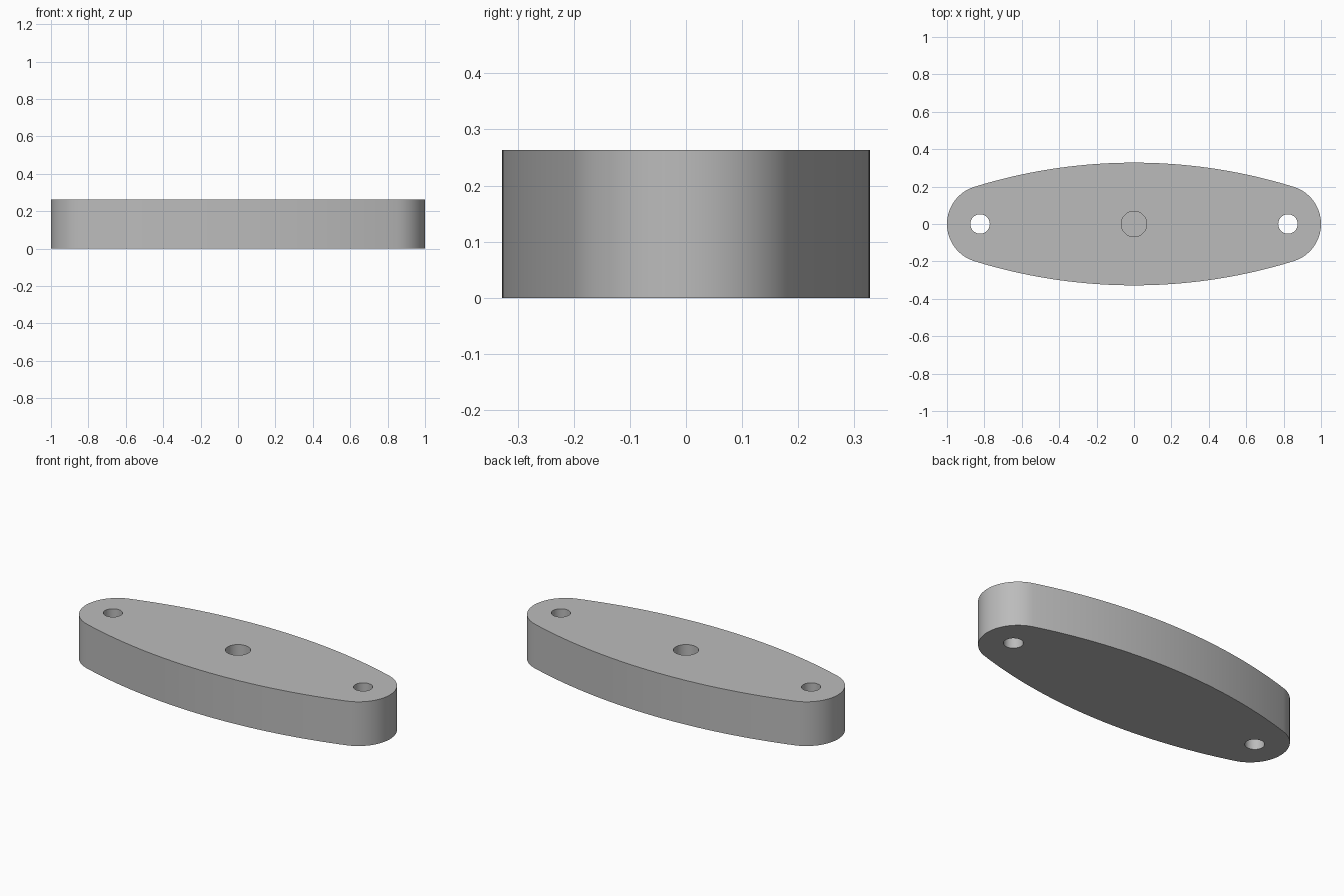
import bpy
import bmesh
from math import asin, cos, sin, pi, radians

default_cube = bpy.data.objects.get("Cube")
if default_cube:
    bpy.data.objects.remove(default_cube, do_unlink=True)

HEIGHT = 0.263
HALF_WIDTH = 0.328
END_RADIUS = 0.208
END_X = 1 - END_RADIUS
# Side arc radius that makes it tangent to the round ends
SIDE_RADIUS = (END_X**2 + HALF_WIDTH**2 - END_RADIUS**2) / (2 * (HALF_WIDTH - END_RADIUS))
SWEEP = asin(END_X / (SIDE_RADIUS - END_RADIUS))

grey = bpy.data.materials.new("plain grey")
grey.use_nodes = True
colour = (0.5, 0.5, 0.5, 1)
grey.diffuse_color = colour
grey.node_tree.nodes["Principled BSDF"].inputs["Base Color"].default_value = colour


def arc(cx, cy, radius, start, end, steps):
    """Points along an arc, without its last point."""
    angles = [start + (end - start) * i / steps for i in range(steps)]
    return [(cx + radius * cos(a), cy + radius * sin(a)) for a in angles]


def prism(name, outline, bottom, top):
    """Solid made by extruding a closed outline upwards."""
    bm = bmesh.new()
    face = bm.faces.new([bm.verts.new((x, y, bottom)) for x, y in outline])
    result = bmesh.ops.extrude_face_region(bm, geom=[face])
    verts = [v for v in result["geom"] if isinstance(v, bmesh.types.BMVert)]
    bmesh.ops.translate(bm, verts=verts, vec=(0, 0, top - bottom))
    bmesh.ops.recalc_face_normals(bm, faces=bm.faces)
    mesh = bpy.data.meshes.new(name)
    bm.to_mesh(mesh)
    bm.free()
    mesh.materials.append(grey)
    obj = bpy.data.objects.new(name, mesh)
    bpy.context.collection.objects.link(obj)
    return obj


# Plate: one bowed side and one round end, repeated by half a turn
half = arc(0, HALF_WIDTH - SIDE_RADIUS, SIDE_RADIUS, pi / 2 - SWEEP, pi / 2 + SWEEP, 40)
half += arc(-END_X, 0, END_RADIUS, pi / 2 + SWEEP, 3 * pi / 2 - SWEEP, 32)
plate = prism("plate", half + [(-x, -y) for x, y in half], 0, HEIGHT)

bpy.ops.object.select_all(action="DESELECT")
plate.select_set(True)
bpy.context.view_layer.objects.active = plate

# Two through holes and a blind centre hole
for name, x, radius, floor in (("left_hole", 0.823, 0.052, -0.1),
                               ("right_hole", -0.823, 0.052, -0.1),
                               ("centre_hole", 0, 0.068, HEIGHT / 2)):
    cutter = prism(name, arc(x, 0, radius, 0, 2 * pi, 48), floor, HEIGHT + 0.1)
    cutter.hide_render = True
    cut = plate.modifiers.new(name, "BOOLEAN")
    cut.operation = "DIFFERENCE"
    cut.solver = "EXACT"
    cut.object = cutter
    bpy.ops.object.modifier_apply(modifier=cut.name)
    bpy.data.objects.remove(cutter, do_unlink=True)

bpy.ops.object.shade_smooth_by_angle(angle=radians(30))
